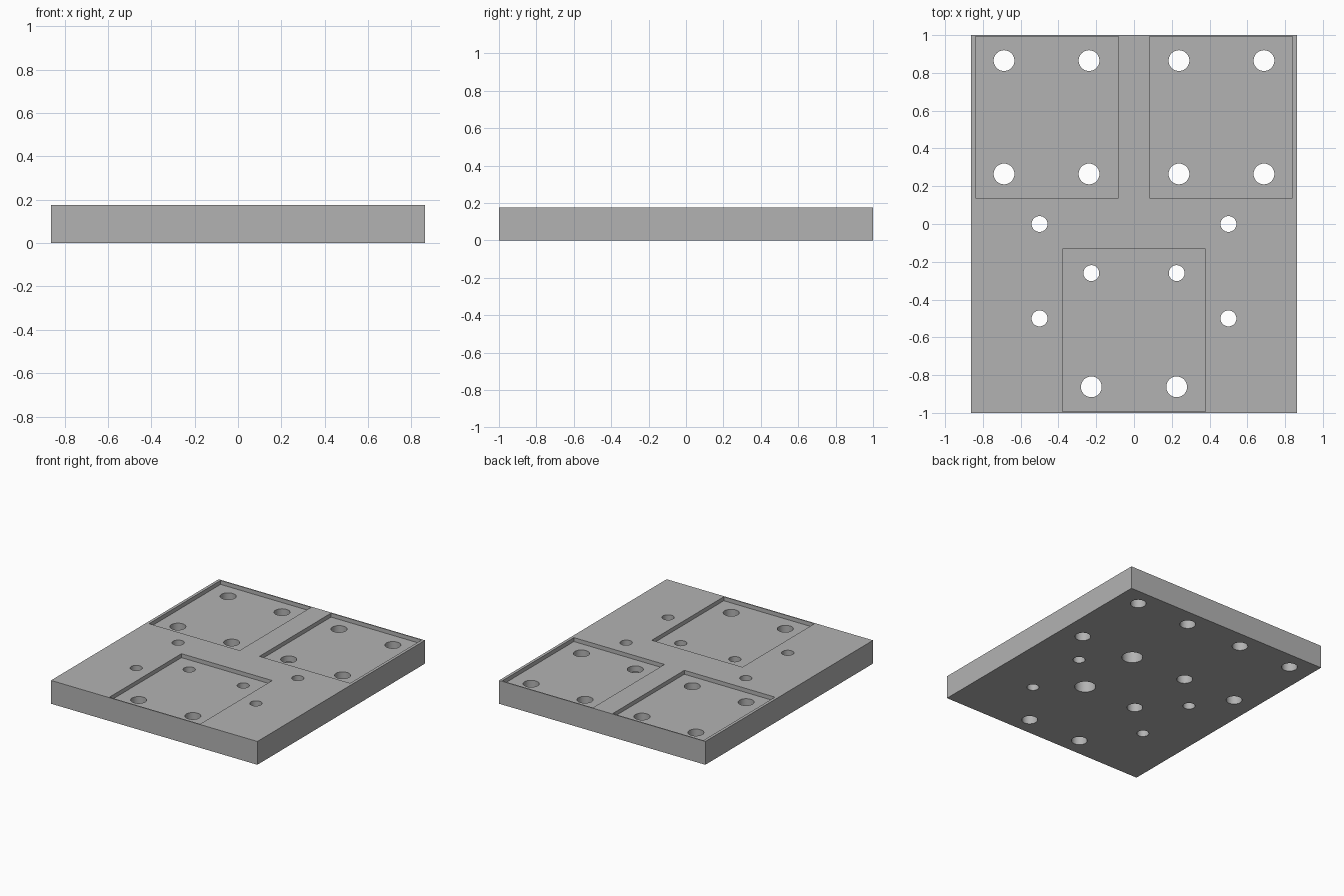
import bpy
import bmesh
import math
from mathutils import Matrix, Vector

cube = bpy.data.objects.get("Cube")
if cube:
    bpy.data.objects.remove(cube, do_unlink=True)

W, H = 0.862, 0.176          # half width, thickness
POCKET = 0.03                # depth of the recesses
BORE = 0.1                   # depth of the counterbores underneath

grey = bpy.data.materials.new("Plain grey")
grey.use_nodes = True
colour = (0.45, 0.45, 0.45, 1)
grey.diffuse_color = colour
grey.node_tree.nodes["Principled BSDF"].inputs["Base Color"].default_value = colour


def finish(name, bm):
    mesh = bpy.data.meshes.new(name)
    bm.to_mesh(mesh)
    bm.free()
    mesh.materials.append(grey)
    obj = bpy.data.objects.new(name, mesh)
    bpy.context.collection.objects.link(obj)
    return obj


def box(name, x0, x1, y0, y1, z0, z1):
    bm = bmesh.new()
    centre = Vector((x0 + x1, y0 + y1, z0 + z1)) / 2
    size = Vector((x1 - x0, y1 - y0, z1 - z0))
    bmesh.ops.create_cube(bm, size=1, matrix=Matrix.LocRotScale(centre, None, size))
    return finish(name, bm)


def cylinder(name, x, y, r, z0, z1):
    bm = bmesh.new()
    bmesh.ops.create_cone(bm, cap_ends=True, segments=48, radius1=r, radius2=r, depth=z1 - z0,
                          matrix=Matrix.Translation((x, y, (z0 + z1) / 2)))
    return finish(name, bm)


def cut(target, cutter):
    cutter.hide_render = True
    mod = target.modifiers.new("Cut", "BOOLEAN")
    mod.operation = "DIFFERENCE"
    mod.solver = "EXACT"
    mod.object = cutter
    bpy.context.view_layer.objects.active = target
    bpy.ops.object.modifier_apply(modifier=mod.name)
    bpy.data.objects.remove(cutter, do_unlink=True)


# Base plate
plate = box("mounting_plate", -W, W, -1, 1, 0, H)

# Three shallow rectangular recesses in the top
for x0, x1, y0, y1 in ((-0.84, -0.083, 0.138, 0.992),
                       (0.083, 0.84, 0.138, 0.992),
                       (-0.379, 0.379, -0.992, -0.133)):
    cut(plate, box("recess_cutter", x0, x1, y0, y1, H - POCKET, H + 0.1))

# Through holes: x, y, radius, mirrored left to right
for x, y, r in ((0.688, 0.865, 0.055), (0.238, 0.865, 0.055),
                (0.688, 0.265, 0.055), (0.238, 0.265, 0.055),
                (0.226, -0.862, 0.055), (0.226, -0.26, 0.042),
                (0.5, 0.0, 0.042), (0.5, -0.5, 0.042)):
    for side in (-1, 1):
        cut(plate, cylinder("hole_cutter", side * x, y, r, -0.1, H + 0.1))

# Wider counterbores underneath
for x, y, r in ((0.238, 0.265, 0.073), (0.226, -0.26, 0.073), (-0.226, -0.26, 0.055)):
    cut(plate, cylinder("counterbore_cutter", x, y, r, -0.1, BORE))

# Smooth hole walls, sharp edges elsewhere
bpy.ops.object.select_all(action="DESELECT")
plate.select_set(True)
bpy.context.view_layer.objects.active = plate
bpy.ops.object.shade_smooth_by_angle(angle=math.radians(30))
